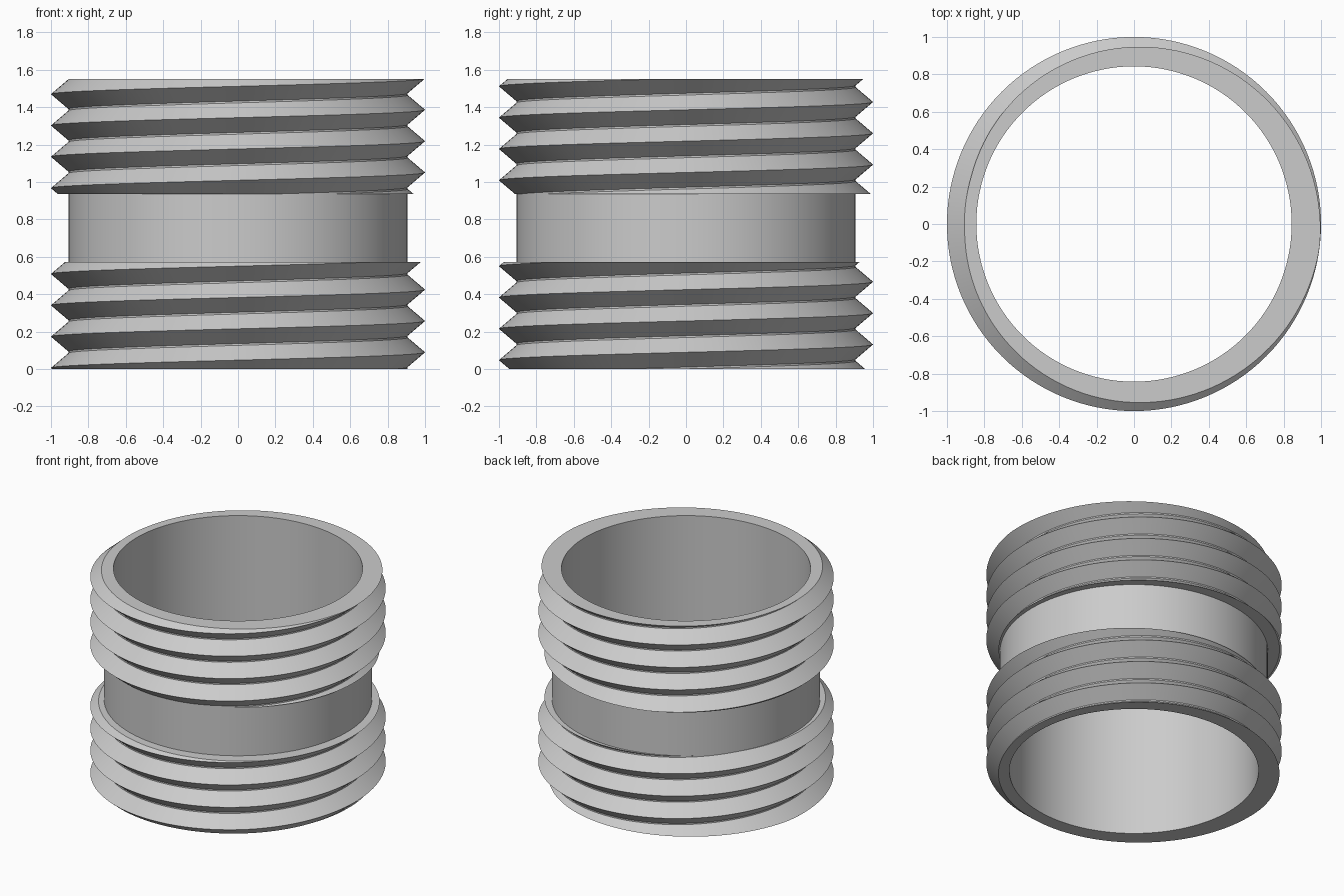
import bpy, bmesh
from math import pi, sin, cos

default = bpy.data.objects.get("Cube")
if default:
    bpy.data.objects.remove(default)

SEGMENTS = 128
HEIGHT, BORE, ROOT, CREST = 1.55, 0.843, 0.907, 1.0
PITCH, HALF = 0.1675, 0.079        # thread rise per turn, half height of one ridge


def thread_radius(z, crest_z):
    """Outer radius at height z, given the height of any crest at this angle."""
    d = (z - crest_z) % PITCH
    d = min(d, PITCH - d)
    return max(ROOT, CREST - (CREST - ROOT) * d / HALF)


def thread_rows(turn, first_crest, low, high):
    """Zigzag profile of one threaded band, cut off flat at low and high."""
    start = first_crest + PITCH * turn
    rows = []
    for k in range(-2, 6):
        for offset in (-HALF, 0, HALF):
            z = min(max(start + k * PITCH + offset, low), high)
            rows.append((thread_radius(z, start), z))
    return rows


def section(turn):
    """Closed wall section: bore, lower thread, plain neck, upper thread."""
    return ([(BORE, HEIGHT), (BORE, 0)]
            + thread_rows(turn, 0.089, 0, 0.572)
            + [(ROOT, 0.572), (ROOT, 0.935)]
            + thread_rows(turn, 0.883, 0.935, HEIGHT))


# Sweep the section around the axis while the thread climbs one pitch
bm = bmesh.new()
columns = []
for i in range(SEGMENTS + 1):
    turn = i / SEGMENTS
    a = 2 * pi * turn
    columns.append([bm.verts.new((r * cos(a), r * sin(a), z)) for r, z in section(turn)])
for left, right in zip(columns, columns[1:]):
    for j in range(len(left)):
        n = (j + 1) % len(left)
        bm.faces.new((left[j], right[j], right[n], left[n]))

# Weld the seam and the rows flattened at the cut ends
bmesh.ops.remove_doubles(bm, verts=bm.verts[:], dist=0.00002)
bmesh.ops.recalc_face_normals(bm, faces=bm.faces[:])
mesh = bpy.data.meshes.new("threaded_sleeve")
bm.to_mesh(mesh)
bm.free()

# Plain grey metal
grey = bpy.data.materials.new("light grey")
grey.use_nodes = True
colour = (0.6, 0.6, 0.6, 1)
grey.diffuse_color = colour
grey.node_tree.nodes["Principled BSDF"].inputs["Base Color"].default_value = colour
mesh.materials.append(grey)

sleeve = bpy.data.objects.new("threaded_sleeve", mesh)
bpy.context.collection.objects.link(sleeve)
bpy.ops.object.select_all(action='DESELECT')
sleeve.select_set(True)
bpy.context.view_layer.objects.active = sleeve
bpy.ops.object.shade_smooth_by_angle()
